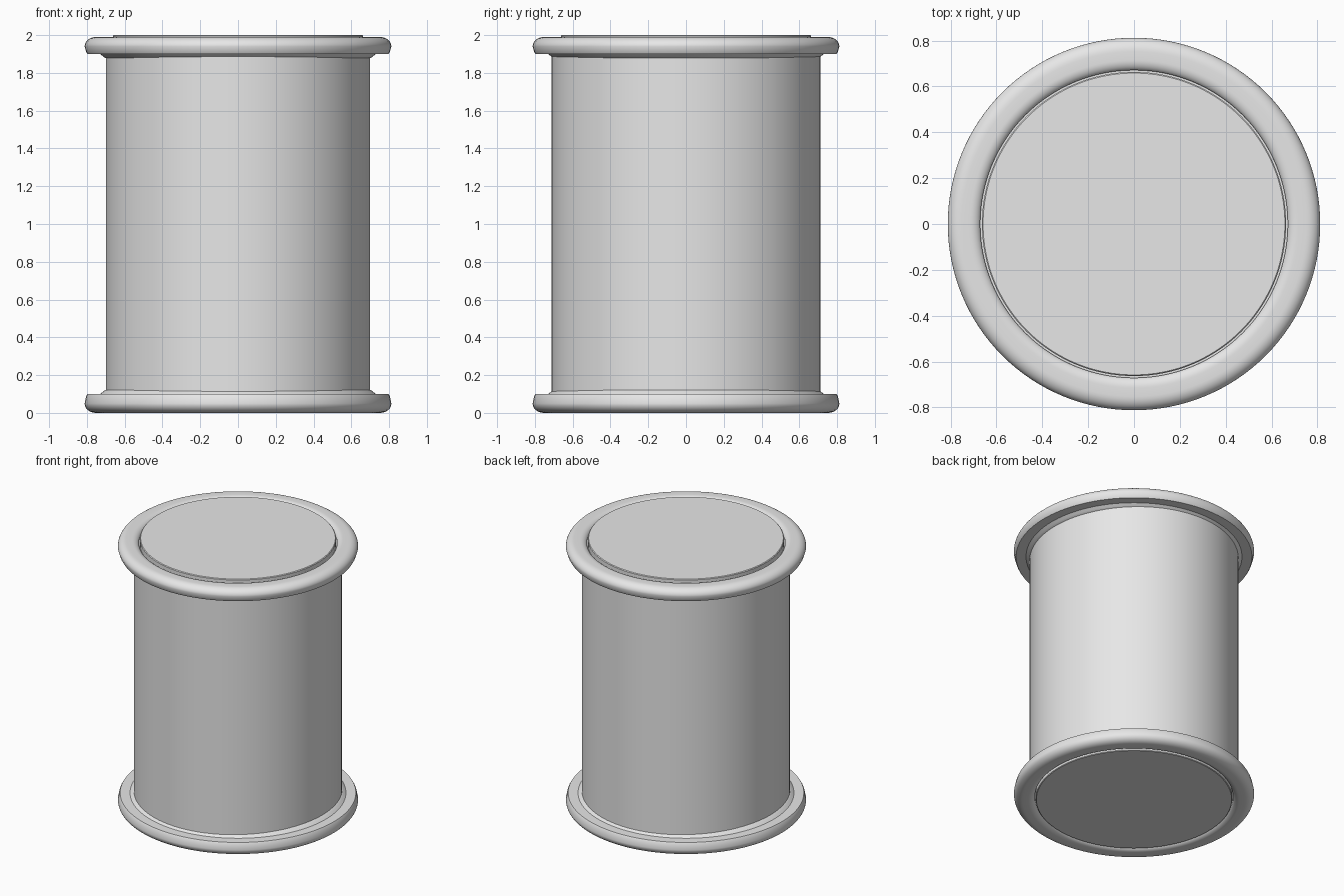
import bpy, bmesh, math

cube = bpy.data.objects.get("Cube")
if cube:
    bpy.data.objects.remove(cube, do_unlink=True)

grey = bpy.data.materials.new("light_grey")
grey.use_nodes = True
COLOUR = (0.8, 0.8, 0.8, 1)
grey.diffuse_color = COLOUR
grey.node_tree.nodes["Principled BSDF"].inputs["Base Color"].default_value = COLOUR
SEGMENTS = 128


def lathe(name, profile, closed=False):
    """Turn a (radius, height) profile around the z axis."""
    bm = bmesh.new()
    verts = [bm.verts.new((r, 0, z)) for r, z in profile]
    pairs = list(zip(verts, verts[1:]))
    if closed:
        pairs.append((verts[-1], verts[0]))
    edges = [bm.edges.new(p) for p in pairs]
    bmesh.ops.spin(bm, geom=verts + edges, cent=(0, 0, 0), axis=(0, 0, 1),
                   angle=math.tau, steps=SEGMENTS)
    bmesh.ops.remove_doubles(bm, verts=bm.verts, dist=1e-5)
    bmesh.ops.recalc_face_normals(bm, faces=bm.faces)
    mesh = bpy.data.meshes.new(name)
    bm.to_mesh(mesh)
    bm.free()
    mesh.materials.append(grey)
    obj = bpy.data.objects.new(name, mesh)
    bpy.context.collection.objects.link(obj)
    bpy.ops.object.select_all(action='DESELECT')
    obj.select_set(True)
    bpy.context.view_layer.objects.active = obj
    bpy.ops.object.shade_smooth_by_angle(angle=math.radians(35))
    return obj


def flange(name, base, height, direction):
    """Rounded rim with a small fillet towards the barrel."""
    rim = [(0.67, -0.1), (0.69, -0.1), (0.69, -0.025), (0.702, -0.022),
           (0.715, -0.012), (0.73, 0), (0.797, 0), (0.804, 0.012)]
    # rounded outer edge
    for i in range(9):
        a = math.radians(i * 90 / 8)
        rim.append((0.752 + 0.06 * math.cos(a), height - 0.05 + 0.05 * math.sin(a)))
    # crest rolls inward to the groove around the end disc
    for i in range(9):
        a = math.radians(i * 70 / 8)
        rim.append((0.715 - 0.047 * math.sin(a), height - 0.035 * (1 - math.cos(a))))
    return lathe(name, [(r, base + direction * z) for r, z in rim], closed=True)


# Barrel, very slightly deeper than wide
barrel = lathe("barrel", [(0.70, 0.06), (0.70, 1.94)])
barrel.scale.y = 1.018

# Rims at both ends
flange("top_rim", 1.90, 0.09, 1)
flange("bottom_rim", 0.10, 0.10, -1)

# End discs
lathe("top_disc", [(0, 2.0), (0.658, 2.0), (0.663, 1.995), (0.663, 1.91)])
lathe("bottom_disc", [(0, 0.005), (0.66, 0.005), (0.664, 0.009), (0.664, 0.09)])
# Collars closing the narrow gap beside each disc
for name, z in (("top_collar", 1.955), ("bottom_collar", 0.045)):
    lathe(name, [(0.655, z), (0.68, z)])
